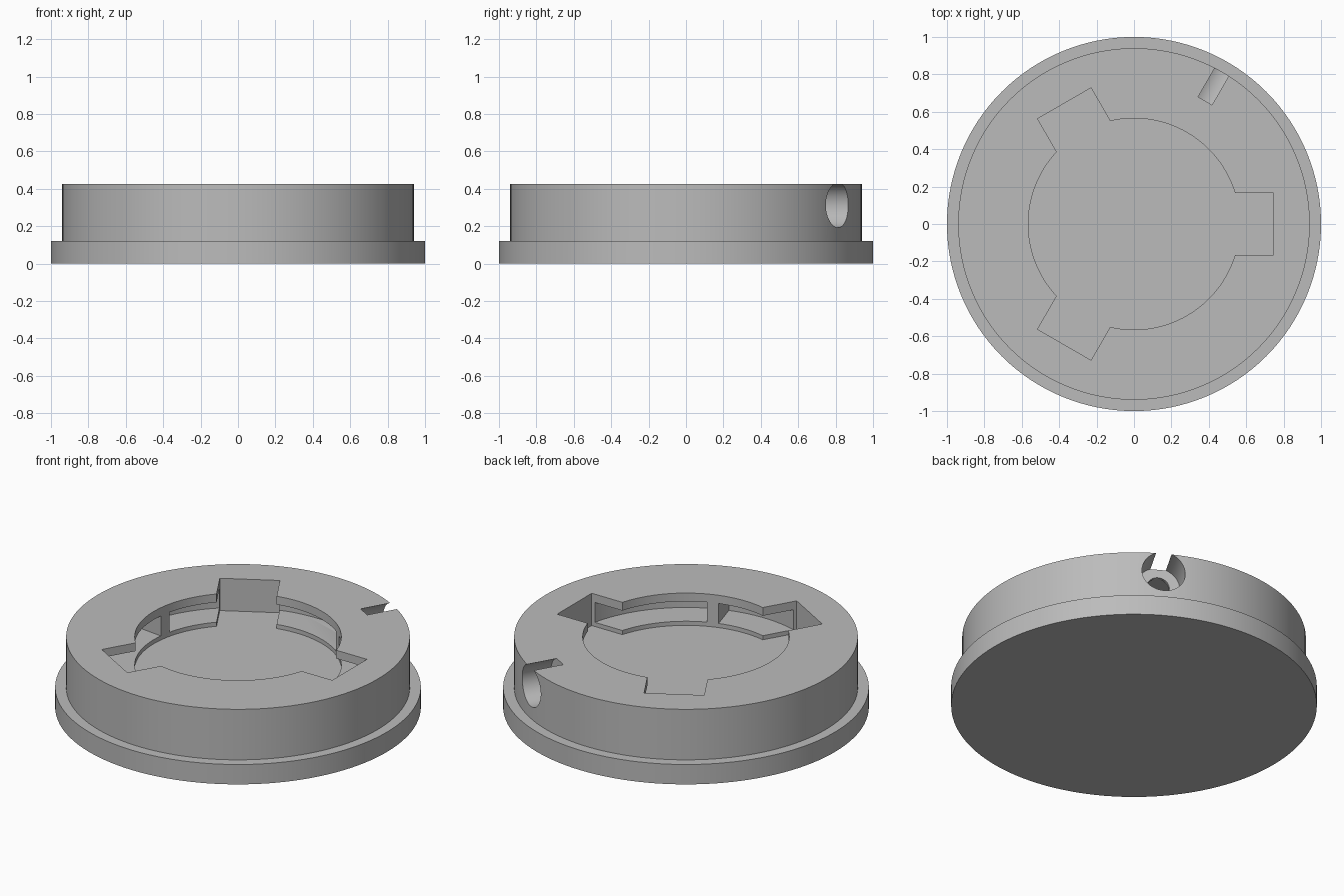
import bpy
import bmesh
from math import sin, cos, asin, pi, radians
from mathutils import Matrix, Vector

SEGMENTS = 128
TOP = 0.425
FLOOR = 0.23
POCKET_R, NOTCH_R, NOTCH_HALF = 0.565, 0.745, 0.165

cube = bpy.data.objects.get("Cube")
if cube:
    bpy.data.objects.remove(cube, do_unlink=True)

grey = bpy.data.materials.new("plain_grey")
grey.use_nodes = True
grey.diffuse_color = (0.5, 0.5, 0.5, 1)
grey.node_tree.nodes["Principled BSDF"].inputs["Base Color"].default_value = grey.diffuse_color


def polar(r, a):
    return Vector((r * cos(a), r * sin(a)))


def arc(r, start, end, steps):
    return [polar(r, start + (end - start) * i / steps) for i in range(steps + 1)]


def finish(bm, name):
    bmesh.ops.recalc_face_normals(bm, faces=bm.faces)
    mesh = bpy.data.meshes.new(name)
    bm.to_mesh(mesh)
    bm.free()
    mesh.materials.append(grey)
    obj = bpy.data.objects.new(name, mesh)
    bpy.context.collection.objects.link(obj)
    return obj


def prism(name, outline, z0, z1):
    """Extrude a flat outline from z0 up to z1."""
    bm = bmesh.new()
    face = bm.faces.new([bm.verts.new((p.x, p.y, z0)) for p in outline])
    extruded = bmesh.ops.extrude_face_region(bm, geom=[face])["geom"]
    verts = [g for g in extruded if isinstance(g, bmesh.types.BMVert)]
    bmesh.ops.translate(bm, verts=verts, vec=(0, 0, z1 - z0))
    return finish(bm, name)


def lathe(name, profile, matrix=Matrix()):
    """Spin a (radius, height) profile that starts and ends on the axis."""
    bm = bmesh.new()
    verts = [bm.verts.new((r, 0, h)) for r, h in profile]
    edges = [bm.edges.new(pair) for pair in zip(verts, verts[1:])]
    bmesh.ops.spin(bm, geom=verts + edges, axis=(0, 0, 1), cent=(0, 0, 0),
                   angle=2 * pi, steps=SEGMENTS)
    bmesh.ops.remove_doubles(bm, verts=bm.verts, dist=1e-5)
    bm.transform(matrix)
    return finish(bm, name)


def cut(target, cutter):
    mod = target.modifiers.new(cutter.name, "BOOLEAN")
    mod.operation = "DIFFERENCE"
    mod.solver = "EXACT"
    mod.object = cutter
    cutter.hide_render = True
    bpy.context.view_layer.objects.active = target
    bpy.ops.object.modifier_apply(modifier=mod.name)
    bpy.data.objects.remove(cutter, do_unlink=True)


# Flanged round body
body = lathe("flanged_cap_body", [(0, 0), (1, 0), (1, 0.12), (0.94, 0.12),
                                  (0.94, TOP), (0, TOP)])

# Central pocket with three square entry notches
outline = []
half = asin(NOTCH_HALF / POCKET_R)
for i in range(3):
    a = i * 2 * pi / 3
    out, side = polar(1, a), polar(1, a + pi / 2)
    outline += [out * NOTCH_R - side * NOTCH_HALF, out * NOTCH_R + side * NOTCH_HALF]
    outline += arc(POCKET_R, a + half, a + 2 * pi / 3 - half, 32)
cut(body, prism("pocket_cutter", outline, FLOOR, TOP + 0.1))

# Undercut channels behind the lip, separated by three stop posts
for i in range(3):
    start = radians(53.4 + 120 * i)
    end = radians(46.6 + 120 * (i + 1))
    wedge = arc(NOTCH_R - 0.002, start, end, 40) + arc(0.4, end, start, 16)
    cut(body, prism("channel_cutter", wedge, 0.255, 0.375))

# Radial stepped screw hole that breaks through the top face
direction = polar(1, radians(60)).to_3d()
aim = Matrix.Translation((0, 0, 0.313)) @ direction.to_track_quat("Z", "Y").to_matrix().to_4x4()
cut(body, lathe("screw_hole_cutter", [(0, 0.7), (0.062, 0.7), (0.062, 0.76),
                                      (0.12, 0.76), (0.12, 1.1), (0, 1.1)], aim))

# Smooth round walls, crisp edges
bpy.ops.object.select_all(action="DESELECT")
body.select_set(True)
bpy.context.view_layer.objects.active = body
bpy.ops.object.shade_smooth_by_angle(angle=radians(30))
